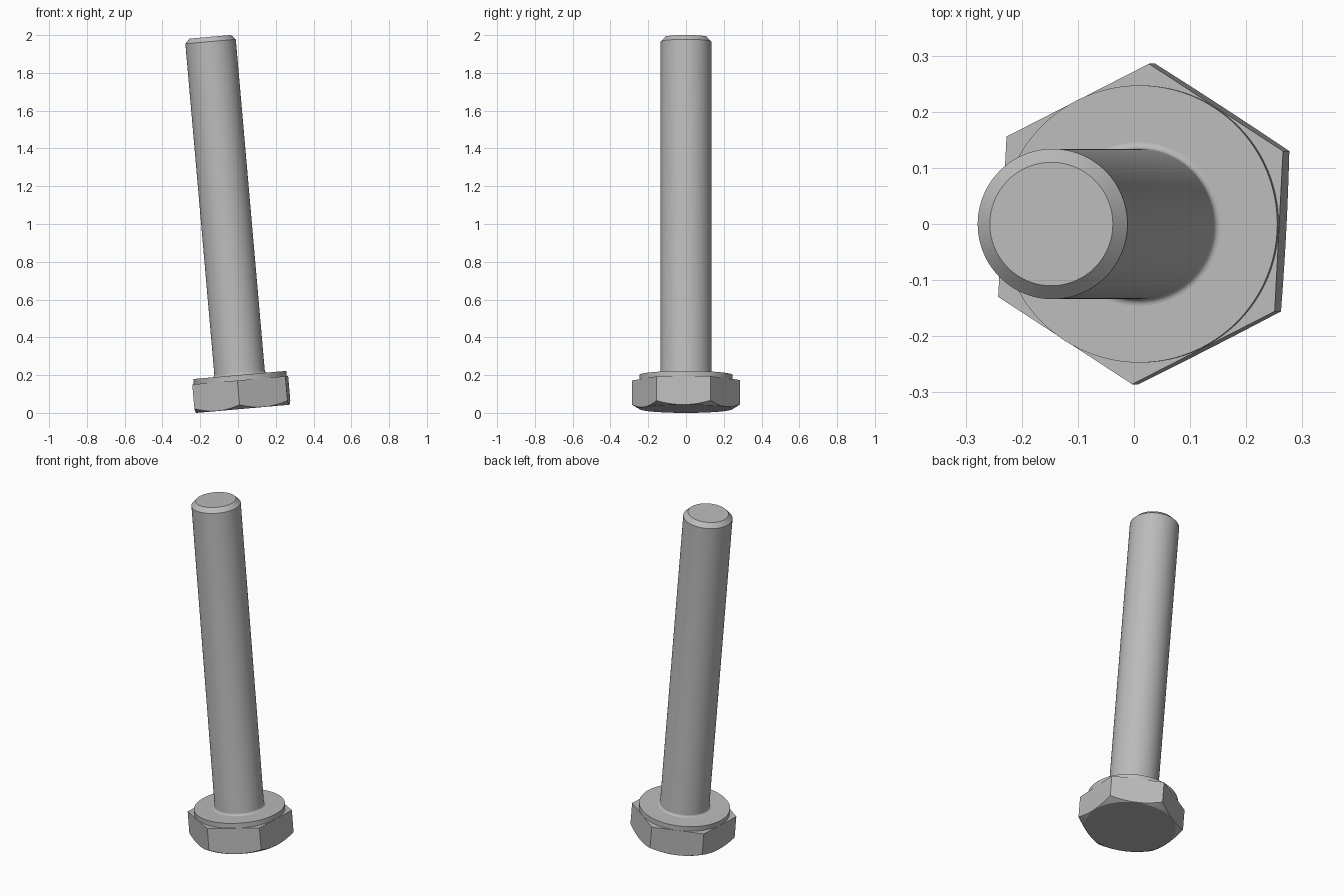
import bpy
import bmesh
from math import cos, sin, pi, radians
from mathutils import Matrix

if "Cube" in bpy.data.objects:
    bpy.data.objects.remove(bpy.data.objects["Cube"], do_unlink=True)

# Main sizes, measured along the bolt's own axis
HEX_RADIUS, HEX_TOP = 0.286, 0.152
BASE_RADIUS = 0.246
COLLAR_TOP = 0.18
SHANK_RADIUS, LENGTH = 0.134, 1.977
TILT = Matrix.Translation((0.025, 0, 0.0214)) @ Matrix.Rotation(radians(-5), 4, "Y")

steel = bpy.data.materials.new("grey steel")
steel.use_nodes = True
colour = (0.5, 0.5, 0.5, 1)
steel.diffuse_color = colour
steel.node_tree.nodes["Principled BSDF"].inputs["Base Color"].default_value = colour


def lathe(name, profile, sides=96, turn=0.0):
    """Closed solid of revolution from (radius, height) points, bottom to top."""
    bm = bmesh.new()
    rings = []
    for r, z in profile:
        angles = [turn + 2 * pi * i / sides for i in range(sides)]
        rings.append([bm.verts.new((r * cos(a), r * sin(a), z)) for a in angles])
    for low, high in zip(rings, rings[1:]):
        for i in range(sides):
            j = (i + 1) % sides
            bm.faces.new((low[i], low[j], high[j], high[i]))
    bm.faces.new(rings[0][::-1])
    bm.faces.new(rings[-1])
    mesh = bpy.data.meshes.new(name)
    bm.to_mesh(mesh)
    bm.free()
    mesh.materials.append(steel)
    obj = bpy.data.objects.new(name, mesh)
    bpy.context.collection.objects.link(obj)
    obj.matrix_world = TILT
    return obj


def smooth(obj):
    bpy.ops.object.select_all(action="DESELECT")
    obj.select_set(True)
    bpy.context.view_layer.objects.active = obj
    bpy.ops.object.shade_smooth_by_angle(angle=radians(25))


# Hexagonal head, its lower corners turned down by a shallow cone
head = lathe("hex_head", [(HEX_RADIUS, 0), (HEX_RADIUS, HEX_TOP)], 6, radians(27))
cone = lathe("chamfer_cutter", [(BASE_RADIUS, 0), (0.35, 0.06), (0.35, 0.3)])
cut = head.modifiers.new("corner chamfer", "BOOLEAN")
cut.operation = "INTERSECT"
cut.solver = "EXACT"
cut.object = cone
bpy.context.view_layer.objects.active = head
bpy.ops.object.modifier_apply(modifier=cut.name)
bpy.data.objects.remove(cone, do_unlink=True)
smooth(head)

# Round bearing collar on the head
collar = lathe("collar", [(0.247, HEX_TOP - 0.02), (0.247, COLLAR_TOP)])
smooth(collar)

# Shank with a small fillet at the collar and a chamfered tip
FILLET = 0.012
profile = [(SHANK_RADIUS + FILLET, COLLAR_TOP - 0.01)]
for i in range(7):
    a = i * pi / 12
    profile.append((SHANK_RADIUS + FILLET * (1 - sin(a)),
                    COLLAR_TOP + FILLET * (1 - cos(a))))
profile += [(SHANK_RADIUS, LENGTH - 0.025), (0.11, LENGTH)]
shank = lathe("shank", profile)
smooth(shank)
